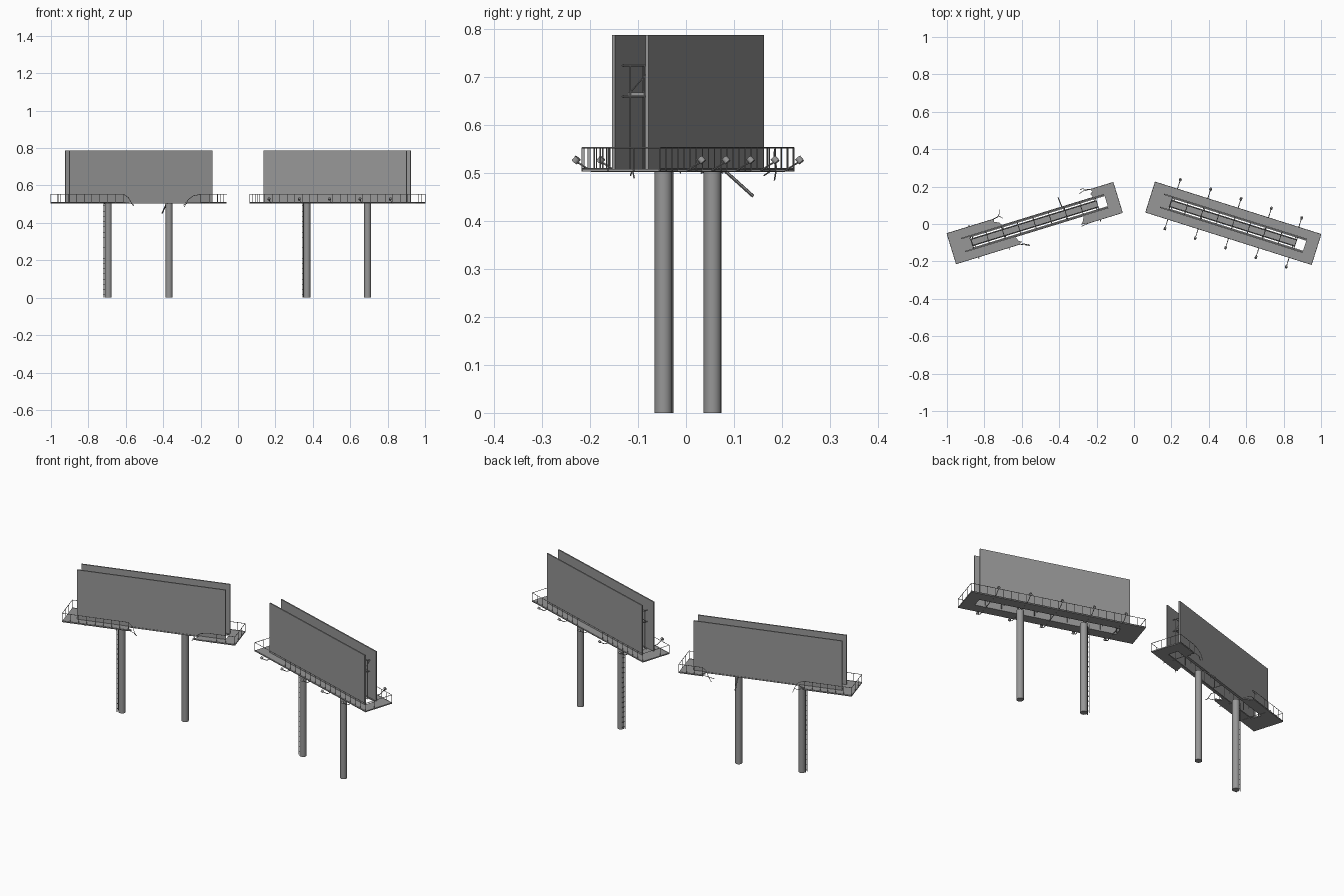
import bpy, bmesh, math
from mathutils import Matrix, Vector

cube = bpy.data.objects.get("Cube")
if cube:
    bpy.data.objects.remove(cube)

steel = bpy.data.materials.new("steel_grey")
steel.use_nodes = True
steel.diffuse_color = (0.31, 0.31, 0.31, 1)
steel.node_tree.nodes["Principled BSDF"].inputs["Base Color"].default_value = (0.31, 0.31, 0.31, 1)

FLOOR, DECK, RAIL, TOP = 0.503, 0.509, 0.553, 0.788
HALF_L, HALF_W = 0.465, 0.085
SLOT_A, SLOT_B, SLOT_W = -0.355, 0.40, 0.028
PANEL_V, PANEL_L = 0.0365, 0.40
ARMS = [i * 0.17 for i in range(-2, 3)]


def bar(bm, a, b, r=0.0016, sides=4):
    """Straight rod between two points."""
    a, b = Vector(a), Vector(b)
    m = Matrix.Translation((a + b) / 2) @ (b - a).to_track_quat('Z', 'Y').to_matrix().to_4x4()
    bmesh.ops.create_cone(bm, cap_ends=True, segments=sides, radius1=r, radius2=r,
                          depth=(b - a).length, matrix=m)


def path(bm, pts, r=0.0016):
    for a, b in zip(pts, pts[1:]):
        bar(bm, a, b, r)


def box(bm, u0, u1, v0, v1, z0, z1):
    m = Matrix.Translation(((u0 + u1) / 2, (v0 + v1) / 2, (z0 + z1) / 2))
    bmesh.ops.create_cube(bm, size=1, matrix=m @ Matrix.Diagonal((u1 - u0, v1 - v0, z1 - z0, 1)))


def plate(bm, pts):
    """Floor slab with any outline."""
    face = bm.faces.new([bm.verts.new((u, v, FLOOR)) for u, v in pts])
    ext = bmesh.ops.extrude_face_region(bm, geom=[face])["geom"]
    bmesh.ops.translate(bm, vec=(0, 0, DECK - FLOOR),
                        verts=[g for g in ext if isinstance(g, bmesh.types.BMVert)])


def finish(bm, name, matrix, smooth=False):
    bmesh.ops.recalc_face_normals(bm, faces=bm.faces)
    me = bpy.data.meshes.new(name)
    bm.to_mesh(me)
    bm.free()
    me.materials.append(steel)
    ob = bpy.data.objects.new(name, me)
    bpy.context.collection.objects.link(ob)
    ob.matrix_world = matrix
    if smooth:
        bpy.context.view_layer.objects.active = ob
        bpy.ops.object.select_all(action='DESELECT')
        ob.select_set(True)
        bpy.ops.object.shade_smooth_by_angle(angle=math.radians(40))


def railing(bm, u0, u1, v):
    """Top rail and evenly spaced uprights along a long edge."""
    n = max(1, round((u1 - u0) / 0.042))
    bar(bm, (u0, v, RAIL), (u1, v, RAIL))
    bar(bm, (u0, v, DECK), (u1, v, DECK))
    for i in range(n + 1):
        u = u0 + (u1 - u0) * i / n
        bar(bm, (u, v, FLOOR), (u, v, RAIL), 0.0013)


def end_railing(bm, u):
    bar(bm, (u, -HALF_W, RAIL), (u, HALF_W, RAIL))
    for v in (-HALF_W / 3, HALF_W / 3):
        bar(bm, (u, v, FLOOR), (u, v, RAIL), 0.0013)


def common(tag, m):
    # Support columns
    bm = bmesh.new()
    for u in (-0.17, 0.17):
        bar(bm, (u, 0, 0), (u, 0, FLOOR + 0.004), 0.0185, 16)
    finish(bm, tag + "_columns", m, True)

    # Display panels, back to back
    bm = bmesh.new()
    for s in (-1, 1):
        box(bm, -PANEL_L, PANEL_L, s * PANEL_V - 0.0035, s * PANEL_V + 0.0035, DECK - 0.003, TOP)
    finish(bm, tag + "_display_panels", m)

    # Ladder on the column
    bm = bmesh.new()
    for v in (-0.011, 0.011):
        bar(bm, (-0.194, v, 0), (-0.194, v, FLOOR), 0.0016)
    for i in range(18):
        z = 0.015 + i * 0.028
        bar(bm, (-0.194, -0.011, z), (-0.194, 0.011, z), 0.0012)
    finish(bm, tag + "_ladder", m)

    # Inner catwalk with its frame
    bm = bmesh.new()
    box(bm, SLOT_A, 0.35, -0.021, 0.021, 0.662, 0.668)
    for i in range(9):
        u = SLOT_A + 0.004 + i * 0.0876
        for v in (-0.016, 0.016):
            bar(bm, (u, v, DECK - 0.004), (u, v, 0.725), 0.002)
        for z in (0.725, 0.66):
            bar(bm, (u, -0.033, z), (u, 0.033, z), 0.002)
        bar(bm, (u, -0.016, 0.668), (u, 0.033, 0.722), 0.0015)
    for v in (-0.016, 0.016):
        bar(bm, (SLOT_A, v, 0.725), (0.35, v, 0.725), 0.002)
    finish(bm, tag + "_inner_catwalk", m)

    # Deck around the central slot
    bm = bmesh.new()
    for s in (-1, 1):
        a, b = sorted((s * SLOT_W, s * 0.042))
        box(bm, SLOT_A, SLOT_B, a, b, FLOOR, DECK)
    for u0, u1 in ((-HALF_L, SLOT_A), (SLOT_B, HALF_L)):
        box(bm, u0, u1, -HALF_W, HALF_W, FLOOR, DECK)
    finish(bm, tag + "_deck_core", m)


# Intact billboard
m = Matrix.Translation((0.531, 0.004, 0)) @ Matrix.Rotation(math.radians(-17.5), 4, 'Z')
common("intact", m)
bm = bmesh.new()
for s in (-1, 1):
    a, b = sorted((s * 0.042, s * HALF_W))
    box(bm, SLOT_A, SLOT_B, a, b, FLOOR, DECK)
finish(bm, "intact_walkways", m)

bm = bmesh.new()
for s in (-1, 1):
    railing(bm, -HALF_L, HALF_L, s * HALF_W)
    end_railing(bm, s * HALF_L)
finish(bm, "intact_railing", m)

# Floodlights on arms under the deck
bm = bmesh.new()
lamps = bmesh.new()
for u in ARMS:
    bar(bm, (u, -0.105, 0.505), (u, 0.105, 0.505), 0.0022)
    for s in (-1, 1):
        bar(bm, (u, s * 0.105, 0.505), (u, s * 0.138, 0.525), 0.0018)
        bar(lamps, (u, s * 0.141, 0.523), (u, s * 0.133, 0.532), 0.007, 10)
finish(bm, "floodlight_arms", m)
finish(lamps, "floodlights", m, True)

# Damaged billboard
m = Matrix.Translation((-0.531, 0.005, 0)) @ Matrix.Rotation(math.radians(17.1), 4, 'Z')
common("damaged", m)
W, I = HALF_W, 0.042
bm = bmesh.new()
plate(bm, [(SLOT_A, -W), (-0.11, -W), (-0.095, -0.075), (-0.11, -0.066), (-0.12, -I), (SLOT_A, -I)])
plate(bm, [(SLOT_A, W), (-0.20, W), (-0.205, 0.07), (-0.18, 0.058), (-0.17, I), (SLOT_A, I)])
plate(bm, [(SLOT_B, -W), (0.27, -W), (0.235, -0.08), (0.25, -0.066), (0.26, -I), (SLOT_B, -I)])
plate(bm, [(SLOT_B, W), (0.335, W), (0.345, 0.07), (0.33, 0.06), (0.34, I), (SLOT_B, I)])
finish(bm, "torn_walkways", m)

bm = bmesh.new()
for u0, u1, v in ((-HALF_L, -0.11, -W), (-HALF_L, -0.21, W), (0.32, HALF_L, -W), (0.34, HALF_L, W)):
    railing(bm, u0, u1, v)
for u in (-HALF_L, HALF_L):
    end_railing(bm, u)
finish(bm, "broken_railing", m)

# Bent ends of the torn rails
bm = bmesh.new()
path(bm, [(-0.11, -W, RAIL), (-0.085, -0.09, 0.535), (-0.07, -0.10, 0.505), (-0.06, -0.10, 0.49)])
path(bm, [(-0.11, -W, DECK), (-0.075, -0.10, 0.505), (-0.06, -0.108, 0.495)])
path(bm, [(-0.21, W, RAIL), (-0.18, 0.09, 0.545), (-0.165, 0.105, 0.52), (-0.16, 0.125, 0.50)])
path(bm, [(-0.20, W, DECK), (-0.17, 0.09, 0.505), (-0.155, 0.075, 0.50)])
path(bm, [(0.32, -W, RAIL), (0.28, -W, 0.545), (0.25, -0.088, 0.525), (0.235, -0.09, 0.50)])
path(bm, [(0.34, W, RAIL), (0.315, 0.09, 0.54), (0.30, 0.10, 0.51), (0.285, 0.10, 0.485)])
path(bm, [(0.335, W, DECK), (0.30, 0.088, 0.505), (0.275, 0.08, 0.495)])
finish(bm, "bent_rails", m)

# Remaining arms, one hanging loose
bm = bmesh.new()
for u, v0, v1 in zip(ARMS, (-0.095, -0.095, -I, -I, -0.095), (0.095, I, I, I, 0.07)):
    bar(bm, (u, v0, 0.505), (u, v1, 0.505), 0.0022)
bar(bm, (0.165, 0.03, 0.504), (0.16, 0.092, 0.452), 0.0035, 6)
finish(bm, "broken_arms", m)
